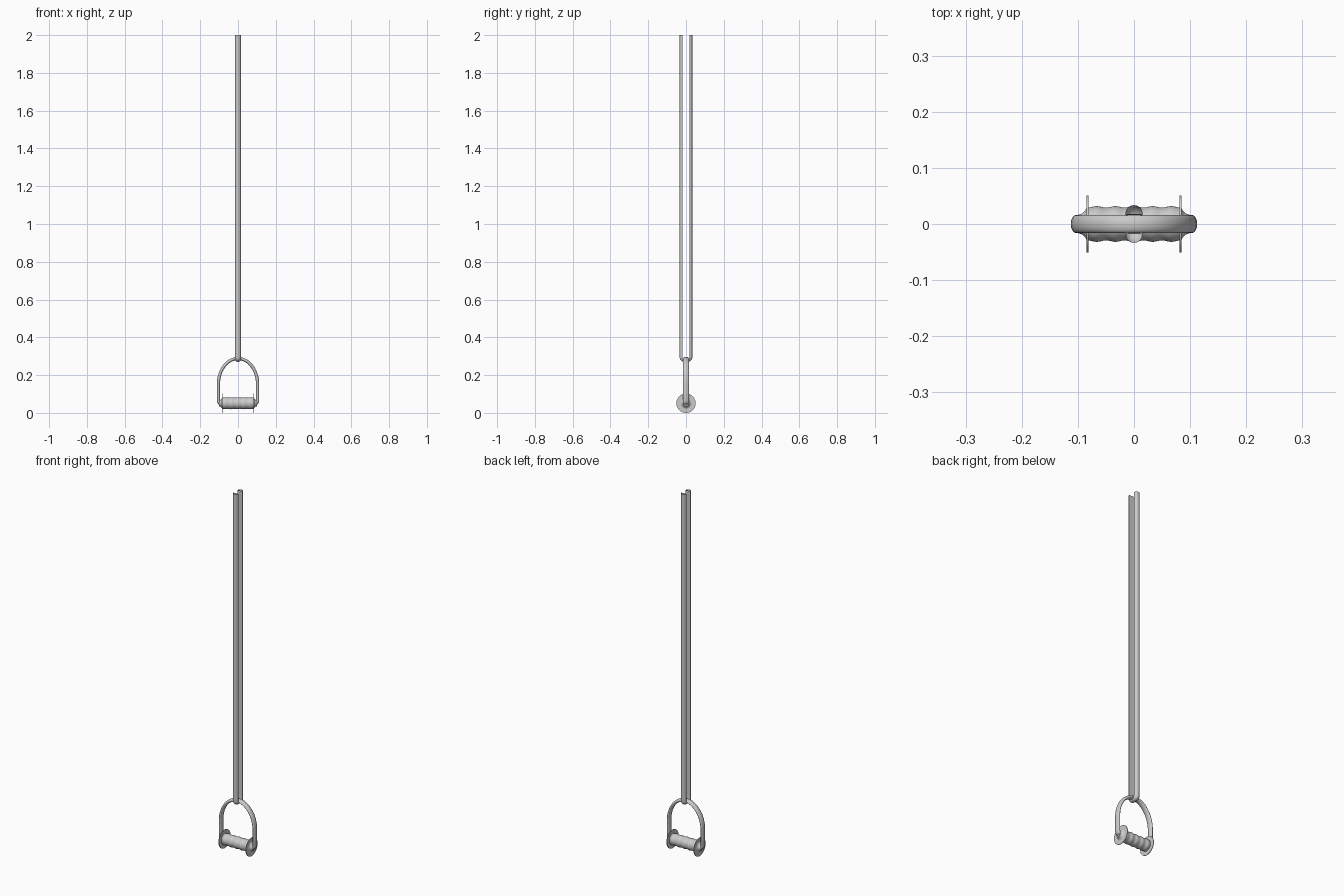
import bpy, bmesh, math
from mathutils import Vector

if "Cube" in bpy.data.objects:
    bpy.data.objects.remove(bpy.data.objects["Cube"])

CZ = 0.051  # height of the grip axis


def finish(name, bm, angle=40):
    bmesh.ops.recalc_face_normals(bm, faces=bm.faces[:])
    me = bpy.data.meshes.new(name)
    bm.to_mesh(me)
    bm.free()
    ob = bpy.data.objects.new(name, me)
    bpy.context.collection.objects.link(ob)
    bpy.ops.object.select_all(action='DESELECT')
    ob.select_set(True)
    bpy.context.view_layer.objects.active = ob
    bpy.ops.object.shade_smooth_by_angle(angle=math.radians(angle))
    return ob


def bridge(bm, rings):
    for a, b in zip(rings, rings[1:]):
        n = len(a)
        for i in range(n):
            bm.faces.new((a[i], a[(i + 1) % n], b[(i + 1) % n], b[i]))


def lathe_x(name, prof, n=40):
    """Revolve (x, radius) points around the grip axis."""
    bm = bmesh.new()
    rings = [[bm.verts.new((x, r * math.cos(2 * math.pi * i / n),
                            CZ + r * math.sin(2 * math.pi * i / n)))
              for i in range(n)] for x, r in prof]
    bridge(bm, rings)
    bm.faces.new(rings[0])
    bm.faces.new(rings[-1])
    return finish(name, bm)


def sweep(name, path, side, section, caps):
    """Sweep a section (across side axis, outward) along a planar path."""
    bm = bmesh.new()
    rings = []
    for i, p in enumerate(path):
        t = (path[min(i + 1, len(path) - 1)] - path[max(i - 1, 0)]).normalized()
        out = t.cross(side)
        rings.append([bm.verts.new(p + side * u + out * v) for u, v in section])
    bridge(bm, rings)
    if caps:
        bm.faces.new(rings[0])
        bm.faces.new(rings[-1])
    return finish(name, bm, 50)


# softly waved hand grip
waves, steps, half = 5, 10, 0.083
prof = []
for i in range(waves * steps + 1):
    prof.append((-half + 2 * half * i / (waves * steps),
                 0.0305 - 0.0013 * math.cos(2 * math.pi * i / steps)))
lathe_x("hand_grip", prof)

# thin end discs and tapered hubs
for s, tag in ((-1, "left"), (1, "right")):
    lathe_x("end_disc_" + tag, [(s * 0.0815, 0.051), (s * 0.0845, 0.051)], 48)
    lathe_x("hub_" + tag, [(s * 0.084, 0.03), (s * 0.087, 0.024),
                           (s * 0.092, 0.019), (s * 0.1, 0.016)], 32)

# arched strap joining both ends of the grip
right = [(0.07, CZ), (0.09, CZ), (0.097, CZ + 0.001), (0.102, CZ + 0.006), (0.104, CZ + 0.014),
         (0.104, 0.11)]
arch = [(0.104 * math.cos(math.pi * i / 32), 0.15 + 0.138 * math.sin(math.pi * i / 32))
        for i in range(33)]
pts = right + arch + [(-x, z) for x, z in reversed(right)]
oval = [(0.016 * math.cos(2 * math.pi * i / 20), 0.0085 * math.sin(2 * math.pi * i / 20))
        for i in range(20)]
sweep("arched_strap", [Vector((x, 0, z)) for x, z in pts], Vector((0, 1, 0)), oval, True)

# half-round band looped under the strap, both strands rising to the top, ends open
IN, R, LOW = 0.018, 0.01, 0.285
bend = [(-IN + R - R * math.cos(math.pi / 2 * i / 8), LOW + R - R * math.sin(math.pi / 2 * i / 8))
        for i in range(9)]
left = [(-IN, 2.0), (-IN, 1.2), (-IN, 0.4), (-IN, 0.31)] + bend
pts = left + [(-y, z) for y, z in reversed(left)]
path = [Vector((0, y, z)) for y, z in pts]
half_round = [(0.0155 * math.cos(math.pi * i / 14), 0.0155 * math.sin(math.pi * i / 14))
              for i in range(15)]
sweep("stretch_band", path, Vector((1, 0, 0)), half_round, False)
